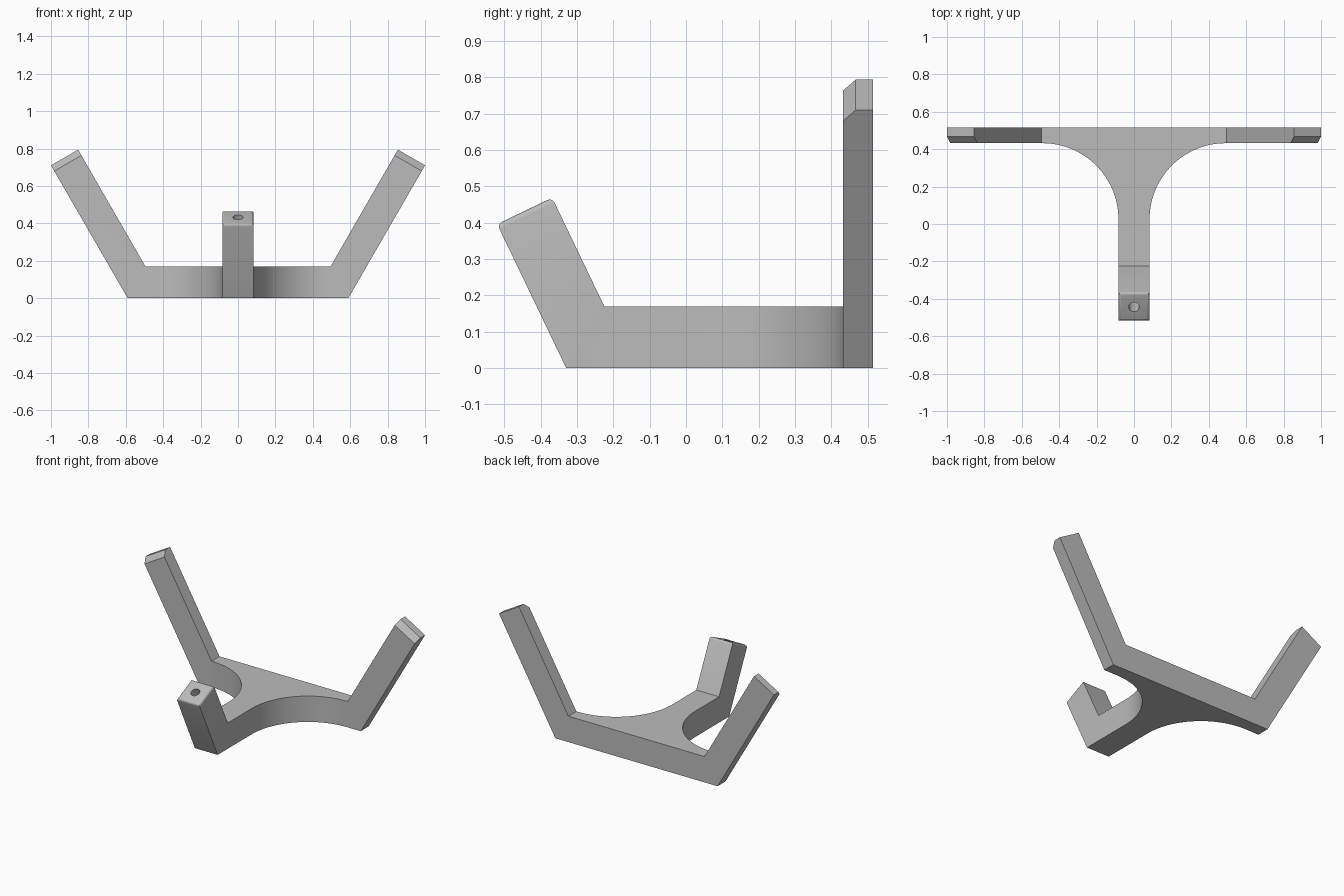
import bpy, bmesh, math
from mathutils import Vector

if "Cube" in bpy.data.objects:
    bpy.data.objects.remove(bpy.data.objects["Cube"], do_unlink=True)

HALF, THICK = 0.083, 0.17          # half width of the spine, plate height
BACK, FRONT = 0.515, 0.432         # back bar depth range
ARC_X, ARC_R = 0.49, 0.407         # corner sweep

grey = bpy.data.materials.new("plain grey")
grey.use_nodes = True
colour = (0.5, 0.5, 0.5, 1)
grey.diffuse_color = colour
grey.node_tree.nodes["Principled BSDF"].inputs["Base Color"].default_value = colour


def prism(name, outline, shift, bevel_test=None, offset=0, segments=1):
    """Extrude a 3D outline along shift, then bevel edges picked by a rule."""
    bm = bmesh.new()
    face = bm.faces.new([bm.verts.new(p) for p in outline])
    out = bmesh.ops.extrude_face_region(bm, geom=[face])
    moved = [g for g in out["geom"] if isinstance(g, bmesh.types.BMVert)]
    bmesh.ops.translate(bm, verts=moved, vec=shift)
    bmesh.ops.recalc_face_normals(bm, faces=bm.faces)
    if bevel_test:
        edges = [e for e in bm.edges if all(bevel_test(v.co) for v in e.verts)]
        bmesh.ops.bevel(bm, geom=edges, offset=offset, segments=segments,
                        profile=0.5, affect='EDGES')
    mesh = bpy.data.meshes.new(name)
    bm.to_mesh(mesh)
    bm.free()
    mesh.materials.append(grey)
    obj = bpy.data.objects.new(name, mesh)
    bpy.context.collection.objects.link(obj)
    return obj


def combine(target, other, operation):
    mod = target.modifiers.new(operation, 'BOOLEAN')
    mod.operation, mod.solver, mod.object = operation, 'EXACT', other
    bpy.context.view_layer.objects.active = target
    bpy.ops.object.modifier_apply(modifier=mod.name)
    bpy.data.objects.remove(other, do_unlink=True)


# Back bar with two raised arms, chamfered at the front of each tip
half_u = [(0.59, 0), (1, 0.71), (0.855, 0.794), (0.495, THICK)]
profile = half_u + [(-x, z) for x, z in reversed(half_u)]
stand = prism("stand", [(x, FRONT, z) for x, z in profile], (0, BACK - FRONT, 0),
              lambda c: c.z > 0.5 and c.y < FRONT + 0.01, 0.035)

# Spine with the leaning front arm, softly rounded at its tip
side = [(0.46, 0), (-0.33, 0), (-0.52, 0.396), (-0.3685, 0.469),
        (-0.225, THICK), (0.46, THICK)]
spine = prism("spine", [(-HALF, y, z) for y, z in side], (2 * HALF, 0, 0),
              lambda c: c.z > 0.3, 0.015, 4)

# Swept web joining spine and back bar
steps = 32
arc = []
for i in range(steps + 1):
    a = math.pi - i / steps * math.pi / 2
    arc.append((ARC_X + ARC_R * math.cos(a), FRONT - ARC_R + ARC_R * math.sin(a)))
plan = arc + [(ARC_X, 0.47), (-ARC_X, 0.47)] + [(-x, y) for x, y in reversed(arc)]
web = prism("web", [(x, y, 0) for x, y in plan], (0, 0, THICK))

combine(stand, web, 'UNION')
combine(stand, spine, 'UNION')

# Round hole drilled into the front arm tip
axis = Vector((0, -0.19, 0.396)).normalized()
tip = Vector((0, -0.444, 0.4325))
u, v = Vector((1, 0, 0)), axis.cross(Vector((1, 0, 0)))
ring = [tip + axis * 0.05 + 0.028 * (math.cos(t) * u + math.sin(t) * v)
        for t in (k * math.tau / 32 for k in range(32))]
drill = prism("drill", ring, -axis * 0.17)
combine(stand, drill, 'DIFFERENCE')

# Merge coplanar faces and shade
bm = bmesh.new()
bm.from_mesh(stand.data)
bmesh.ops.remove_doubles(bm, verts=bm.verts, dist=0.0002)
bmesh.ops.dissolve_limit(bm, angle_limit=0.005, verts=bm.verts, edges=bm.edges)
bm.to_mesh(stand.data)
bm.free()
bpy.ops.object.select_all(action='DESELECT')
stand.select_set(True)
bpy.context.view_layer.objects.active = stand
bpy.ops.object.shade_smooth_by_angle(angle=math.radians(30))
